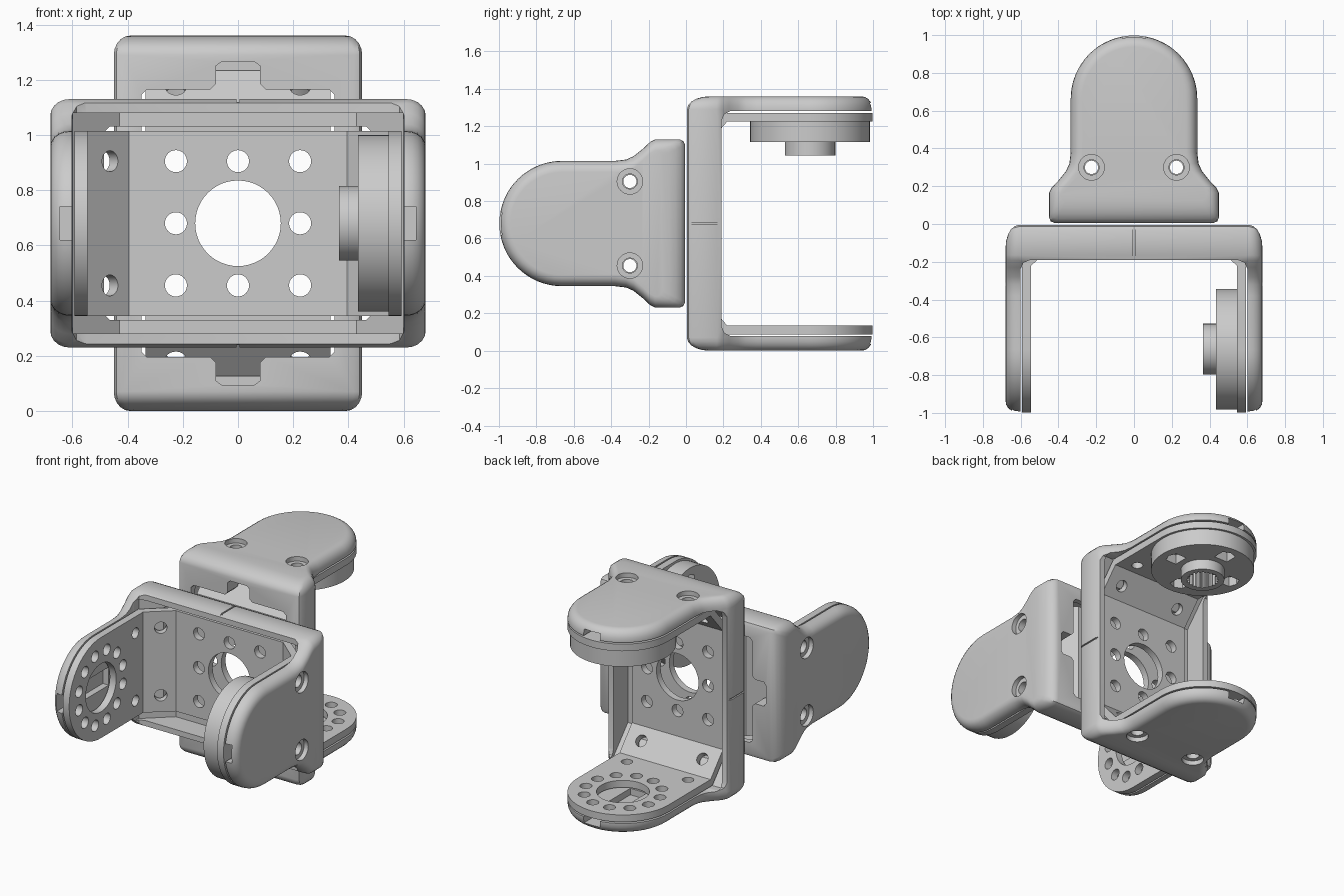
import bpy, bmesh, math
from mathutils import Matrix, Vector
from math import sin, cos, pi

if "Cube" in bpy.data.objects:
    bpy.data.objects.remove(bpy.data.objects["Cube"])

# Local bracket axes: x = span between the arms, y = width, z = depth along the arms
HALF = 0.68       # half span, also height of the centre above the ground
TIP = 0.663       # depth of the arm pivot
R = 0.335         # arm half width


def prism(bm, pts, vec):
    """Closed polygon extruded along vec."""
    n = len(pts)
    a = [bm.verts.new(p) for p in pts]
    b = [bm.verts.new(Vector(p) + Vector(vec)) for p in pts]
    faces = [bm.faces.new(a), bm.faces.new(b[::-1])]
    for i in range(n):
        j = (i + 1) % n
        faces.append(bm.faces.new((a[j], a[i], b[i], b[j])))
    bmesh.ops.recalc_face_normals(bm, faces=faces)


def cyl(bm, start, vec, r, n=32, r2=None):
    """Cylinder (or toothed cylinder when r2 is given) from start along vec."""
    q = Vector(vec).to_track_quat('Z', 'Y')
    pts = []
    for i in range(n):
        t = 2 * pi * i / n
        rr = r2 if r2 and i % 4 > 1 else r
        pts.append(Vector(start) + q @ Vector((rr * cos(t), rr * sin(t), 0)))
    prism(bm, pts, vec)


def box(bm, x0, x1, y0, y1, z0, z1):
    prism(bm, [(x0, y0, z0), (x1, y0, z0), (x1, y1, z0), (x0, y1, z0)], (0, 0, z1 - z0))


def mirrored(half):
    return half + [(-x, z) for x, z in reversed(half)]


def make(name, bm):
    bmesh.ops.recalc_face_normals(bm, faces=bm.faces)
    me = bpy.data.meshes.new(name)
    bm.to_mesh(me)
    bm.free()
    ob = bpy.data.objects.new(name, me)
    bpy.context.collection.objects.link(ob)
    return ob


def boolean(ob, bm, op='DIFFERENCE'):
    """Apply one boolean and throw the cutter away."""
    cutter = make("cutter", bm)
    cutter.hide_render = True
    mod = ob.modifiers.new("cut", 'BOOLEAN')
    mod.operation, mod.solver, mod.object = op, 'EXACT', cutter
    bpy.context.view_layer.update()
    me = bpy.data.meshes.new_from_object(ob.evaluated_get(bpy.context.evaluated_depsgraph_get()))
    ob.modifiers.clear()
    ob.data = me
    bpy.data.objects.remove(cutter)


def arc(r, n=24):
    return [(r * cos(pi * i / n), TIP + r * sin(pi * i / n)) for i in range(n + 1)]


def cover_outline(d):
    """Shouldered tongue outline (width, depth), inset by d."""
    b = 0.005 + 2 * d
    side = [(0.42 - d, b), (0.441 - d, b + 0.009), (0.45 - d, b + 0.03), (0.45 - d, 0.165),
            (0.435 - d, 0.193), (0.40 - d, 0.23), (0.36 - d, 0.28), (0.342 - d, 0.32), (R - d, 0.38)]
    return side + arc(R - d) + [(-x, z) for x, z in reversed(side)]


def build_cover():
    bm = bmesh.new()
    # Softly rounded solid, lofted along the span
    steps = [i * pi / 10 for i in range(6)]
    top = [(HALF - 0.07 + 0.07 * sin(a), 0.06 * (1 - cos(a))) for a in steps]
    levels = [(-u, d) for u, d in reversed(top)] + top
    rings = [[bm.verts.new((u, w, v)) for w, v in cover_outline(d)] for u, d in levels]
    for r0, r1 in zip(rings, rings[1:]):
        for i in range(len(r0)):
            j = (i + 1) % len(r0)
            bm.faces.new((r0[i], r0[j], r1[j], r1[i]))
    bm.faces.new(rings[0])
    bm.faces.new(rings[-1])
    ob = make("cover", bm)
    # Open space between the arms
    bm = bmesh.new()
    gap = mirrored([(0.55, 0.19), (0.585, 0.205), (0.602, 0.24), (0.602, 1.2)])
    prism(bm, [(u, -0.7, v) for u, v in gap], (0, 1.4, 0))
    boolean(ob, bm)
    # Tray behind the metal plate
    bm = bmesh.new()
    tray = mirrored([(0.43, 0.04), (0.598, 0.19), (0.598, 0.5)])
    prism(bm, [(u, -0.40, v) for u, v in tray], (0, 0.80, 0))
    boolean(ob, bm)
    # Rear window with two notches
    bm = bmesh.new()
    quarter = [(0.08, 0.57), (0.08, 0.505), (0.10, 0.485), (0.33, 0.485), (0.35, 0.465)]
    half = [(0.06, 0.585)] + quarter
    half += [(w, -u) for w, u in reversed(half)]
    prism(bm, [(u, w, -0.1) for w, u in mirrored(half)], (0, 0, 0.25))
    boolean(ob, bm)
    # Counterbored screw holes, cable grooves at the tips, seam on the rim
    bm = bmesh.new()
    for s in (-1, 1):
        for w in (-0.225, 0.225):
            cyl(bm, (s * 0.5, w, 0.3), (s * 0.4, 0, 0), 0.04)
        box(bm, s * 0.55, s * 0.645, -0.06, 0.06, 0.5, 1.1)
        box(bm, -0.005, 0.005, s * 0.44, s * 0.5, -0.1, 0.3)
    boolean(ob, bm)
    bm = bmesh.new()
    for s in (-1, 1):
        for w in (-0.225, 0.225):
            cyl(bm, (s * 0.65, w, 0.3), (s * 0.2, 0, 0), 0.068)
    boolean(ob, bm)
    return ob


def build_plate():
    # Bent sheet with 45 degree corners
    inner = [(0.395, 0.09), (0.545, 0.22), (0.545, 1.1)]
    outer = [(0.412, 0.045), (0.592, 0.20), (0.592, 1.1)]
    half = inner + outer[::-1]
    prof = half + [(-u, v) for u, v in reversed(half)]
    bm = bmesh.new()
    prism(bm, [(u, -R, v) for u, v in prof], (0, 2 * R, 0))
    ob = make("plate", bm)
    # Rounded arm ends
    bm = bmesh.new()
    prism(bm, [(-1, w, v) for w, v in [(R, -0.2)] + arc(R, 32) + [(-R, -0.2)]], (2, 0, 0))
    boolean(ob, bm, 'INTERSECT')
    bm = bmesh.new()
    # Web hole pattern
    cyl(bm, (0, 0, -0.1), (0, 0, 0.3), 0.155, 48)
    for u in (-0.225, 0, 0.225):
        for w in (-0.225, 0, 0.225):
            if u or w:
                cyl(bm, (u, w, -0.1), (0, 0, 0.3), 0.04)
    # Corner and arm screw holes
    for w in (-0.225, 0.225):
        cyl(bm, (-1, w, 0.3), (2, 0, 0), 0.035)
        for s in (-1, 1):
            cyl(bm, (s * 0.52, w, 0.085), (-s * 0.10, 0, 0.115), 0.038)
    # Idler arm bearing hole and bolt circle
    cyl(bm, (-0.7, 0, TIP), (0.3, 0, 0), 0.16, 48)
    for i in range(12):
        t = 2 * pi * (i + 0.5) / 12
        cyl(bm, (-0.7, 0.238 * cos(t), TIP + 0.238 * sin(t)), (0.3, 0, 0), 0.037, 24)
    boolean(ob, bm)
    return ob


def build_horn():
    # Drive disc with hub, splined bore and four square pockets
    bm = bmesh.new()
    cyl(bm, (0.546, 0, TIP), (-0.111, 0, 0), 0.32, 64)
    ob = make("horn", bm)
    bm = bmesh.new()
    cyl(bm, (0.50, 0, TIP), (-0.135, 0, 0), 0.135, 48)
    boolean(ob, bm, 'UNION')
    bm = bmesh.new()
    cyl(bm, (0.50, 0, TIP), (-0.2, 0, 0), 0.10, 80, 0.088)
    for i in range(4):
        m = Matrix.Rotation(i * pi / 2, 3, 'X')
        pts = [(0.50, 0.175, -0.05), (0.50, 0.255, -0.05), (0.50, 0.275, 0),
               (0.50, 0.255, 0.05), (0.50, 0.175, 0.05)]
        prism(bm, [m @ Vector(p) + Vector((0, 0, TIP)) for p in pts], (-0.2, 0, 0))
    boolean(ob, bm)
    return ob


# Place one copy facing front (arms left and right) and one facing back (arms top and bottom)
centre = Matrix.Translation((0, 0, HALF))
front = centre @ Matrix.Rotation(pi / 2, 4, 'X')
rear = centre @ Matrix(((0, 1, 0, 0), (0, 0, 1, 0), (1, 0, 0, 0), (0, 0, 0, 1)))
for part in (build_cover(), build_plate(), build_horn()):
    part.data.shade_smooth()
    part.data.set_sharp_from_angle(angle=math.radians(32))
    base = part.name
    twin = part.copy()
    bpy.context.collection.objects.link(twin)
    part.name, part.matrix_world = "front_" + base, front
    twin.name, twin.matrix_world = "rear_" + base, rear
